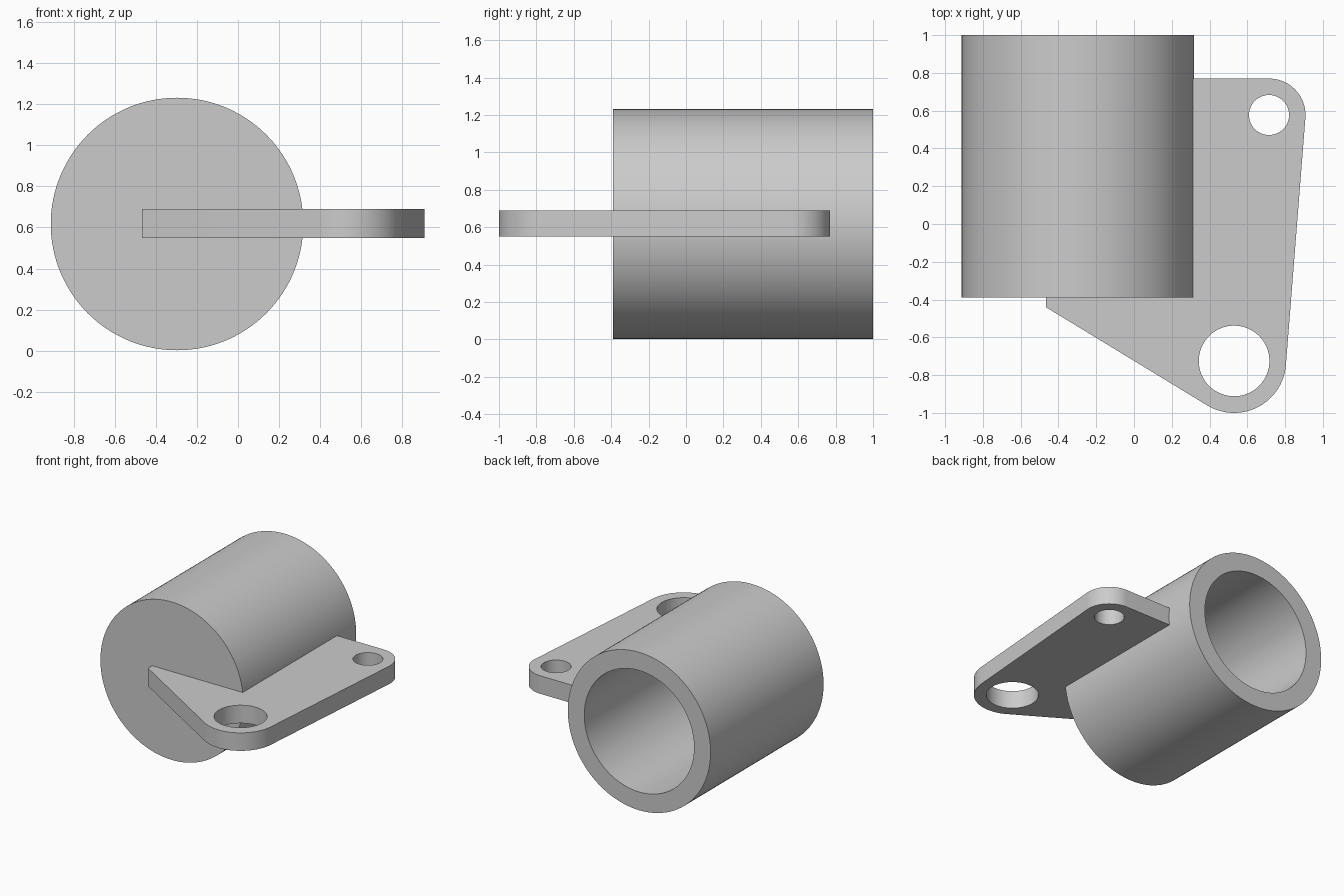
import bpy, bmesh
from math import sin, cos, pi, acos, atan2, hypot, radians

if "Cube" in bpy.data.objects:
    bpy.data.objects.remove(bpy.data.objects["Cube"])


def shade(obj):
    bpy.ops.object.select_all(action='DESELECT')
    obj.select_set(True)
    bpy.context.view_layer.objects.active = obj
    bpy.ops.object.shade_smooth_by_angle(angle=radians(30))


def arc(cx, cy, r, a0, a1, n):
    return [(cx + r * cos(a0 + (a1 - a0) * i / n),
             cy + r * sin(a0 + (a1 - a0) * i / n)) for i in range(n + 1)]


# Hollow cup: closed at the front, open at the back
def make_cup(cx, cz, profile, seg=128):
    bm = bmesh.new()
    rings = [[bm.verts.new((cx + r * cos(2 * pi * i / seg), y,
                            cz + r * sin(2 * pi * i / seg)))
              for i in range(seg)] for r, y in profile]
    for a, b in zip(rings, rings[1:]):
        for i in range(seg):
            j = (i + 1) % seg
            bm.faces.new((a[i], a[j], b[j], b[i]))
    bm.faces.new(rings[0])
    bm.faces.new(rings[-1])
    bmesh.ops.recalc_face_normals(bm, faces=bm.faces)
    mesh = bpy.data.meshes.new("cup")
    bm.to_mesh(mesh)
    bm.free()
    obj = bpy.data.objects.new("cup", mesh)
    bpy.context.collection.objects.link(obj)
    shade(obj)


make_cup(-0.297, 0.617, [(0.615, -0.39), (0.615, 1.0), (0.473, 1.0), (0.473, -0.25)])

# Mounting plate outline: rounded ends joined by tangent lines
bx, by, br = 0.53, -0.725, 0.275
sx, sy, sr = 0.715, 0.577, 0.193
px, py = -0.467, -0.44
right = atan2(sy - by, sx - bx) - acos((br - sr) / hypot(sx - bx, sy - by))
left = atan2(py - by, px - bx) + acos(br / hypot(px - bx, py - by)) - 2 * pi
outline = [(px, py)]
outline += arc(bx, by, br, left, right, 32)
outline += arc(sx, sy, sr, right, pi / 2, 28)
outline += [(0.3, 0.77), (0.3, -0.38), (px, -0.38)]
loops = [outline,
         arc(bx, by, 0.187, 0, 2 * pi, 64)[:-1],
         arc(sx, sy, 0.106, 0, 2 * pi, 48)[:-1]]

# Extruded plate with its two holes
curve = bpy.data.curves.new("mounting_plate", 'CURVE')
curve.dimensions = '2D'
curve.fill_mode = 'BOTH'
curve.extrude = 0.07
for pts in loops:
    spline = curve.splines.new('POLY')
    spline.points.add(len(pts) - 1)
    for p, (x, y) in zip(spline.points, pts):
        p.co = (x, y, 0, 1)
    spline.use_cyclic_u = True
plate = bpy.data.objects.new("mounting_plate", curve)
plate.location.z = 0.62
bpy.context.collection.objects.link(plate)
bpy.ops.object.select_all(action='DESELECT')
plate.select_set(True)
bpy.context.view_layer.objects.active = plate
bpy.ops.object.convert(target='MESH')
plate = bpy.context.view_layer.objects.active
bm = bmesh.new()
bm.from_mesh(plate.data)
bmesh.ops.remove_doubles(bm, verts=bm.verts, dist=1e-4)
bmesh.ops.recalc_face_normals(bm, faces=bm.faces)
bm.to_mesh(plate.data)
bm.free()
shade(plate)
